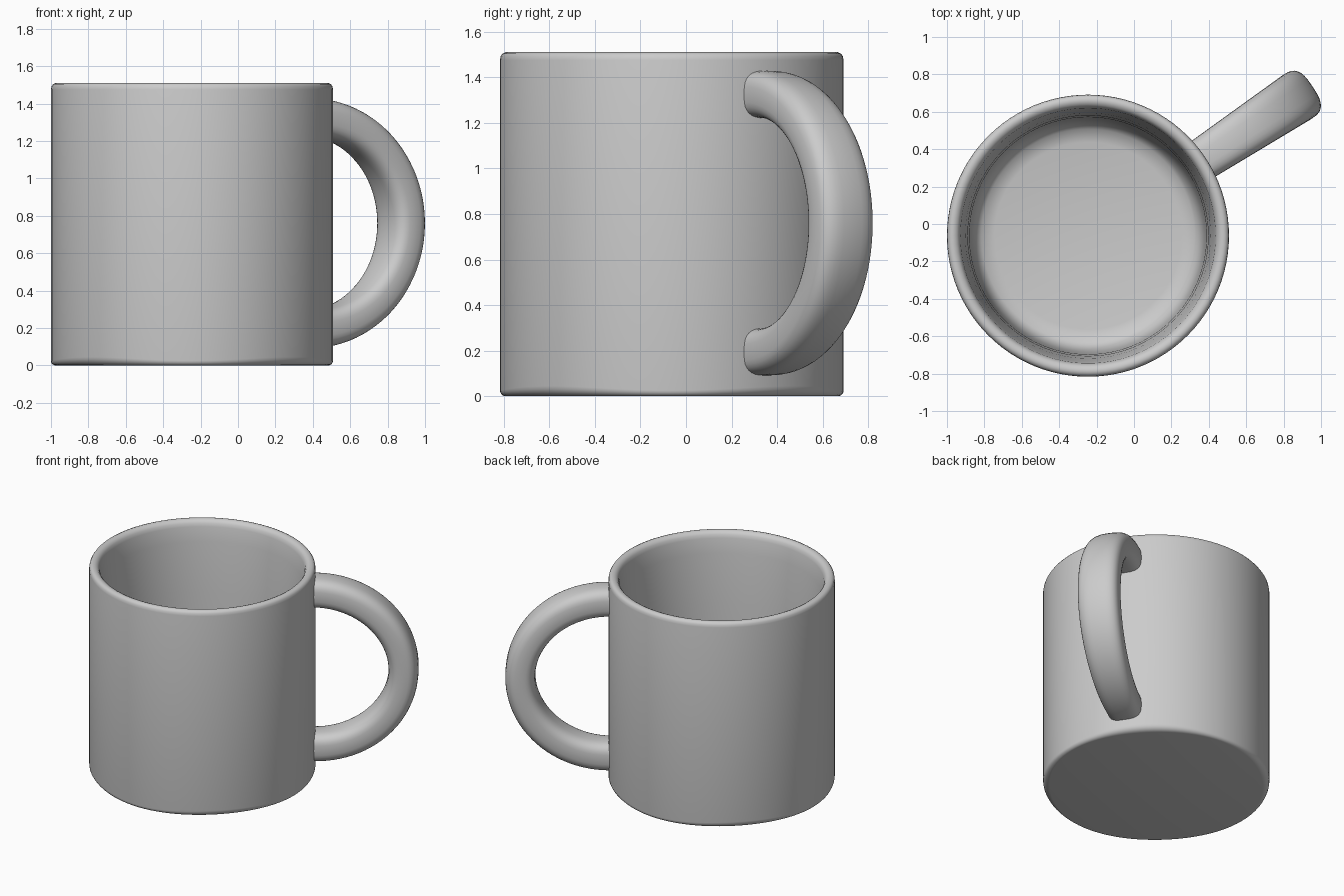
import bpy, bmesh, math

if "Cube" in bpy.data.objects:
    bpy.data.objects.remove(bpy.data.objects["Cube"])

ANGLE = math.radians(33.4)   # handle direction


def finish(name, bm, cx, cy):
    bmesh.ops.recalc_face_normals(bm, faces=bm.faces[:])
    me = bpy.data.meshes.new(name)
    bm.to_mesh(me)
    bm.free()
    ob = bpy.data.objects.new(name, me)
    bpy.context.collection.objects.link(ob)
    ob.location = (cx, cy, 0)
    bpy.context.view_layer.objects.active = ob
    ob.select_set(True)
    bpy.ops.object.shade_smooth_by_angle(angle=math.radians(40))
    ob.select_set(False)
    return ob


def skin(name, rings, cx, cy):
    """Join successive point rings into a closed, capped surface."""
    bm = bmesh.new()
    loops = [[bm.verts.new(p) for p in ring] for ring in rings]
    for a, b in zip(loops, loops[1:]):
        n = len(a)
        for i in range(n):
            bm.faces.new((a[i], a[(i + 1) % n], b[(i + 1) % n], b[i]))
    bm.faces.new(loops[0])
    bm.faces.new(loops[-1])
    return finish(name, bm, cx, cy)


# Cup body: lathed profile, outside bottom -> rim -> inside floor
R, N = 0.754, 96
profile = [(R, 1.475), (R - 0.003, 1.492), (R - 0.011, 1.504), (R - 0.025, 1.51),
           (0.715, 1.509), (0.70, 1.502), (0.689, 1.488), (0.682, 1.465),
           (0.67, 1.36), (0.656, 1.20), (0.643, 1.0), (0.634, 0.70),
           (0.628, 0.40), (0.62, 0.25), (0.602, 0.155), (0.57, 0.115), (0.50, 0.10)]
angles = [2 * math.pi * i / N for i in range(N)]
rings = []
# Bottom edge rounding, slightly larger on the diagonals
for k in range(6):
    q = math.pi / 2 * k / 5
    ring = []
    for t in angles:
        s = 0.025 + 0.02 * math.sin(2 * t) ** 2
        r = R - s * (1 - math.sin(q))
        ring.append((r * math.cos(t), r * math.sin(t), s * (1 - math.cos(q))))
    rings.append(ring)
rings += [[(r * math.cos(t), r * math.sin(t), z) for t in angles] for r, z in profile]
skin("cup_body", rings, -0.246, -0.0625)

# Handle: rounded-square section swept along a half ellipse
START, REACH, RISE, MID = 0.75, 0.594, 0.565, 0.76
STEPS, SIDES = 48, 32


def section(u, z, nu, nz, a, b):
    ring = []
    for i in range(SIDES):
        t = 2 * math.pi * i / SIDES
        c, s = math.cos(t), math.sin(t)
        p = a * math.copysign(abs(c) ** (2 / 3), c)
        v = b * math.copysign(abs(s) ** (2 / 3), s)
        ring.append((u + p * nu, v, z + p * nz))
    return ring


rings = [section(0.69, MID + RISE, 0, 1, 0.104, 0.115)]
for k in range(STEPS + 1):
    t = math.pi / 2 - math.pi * k / STEPS
    nu, nz = math.cos(t) / REACH, math.sin(t) / RISE
    length = math.hypot(nu, nz)
    w = math.cos(t)
    rings.append(section(START + REACH * math.cos(t), MID + RISE * math.sin(t),
                         nu / length, nz / length, 0.104 - 0.004 * w, 0.115 + 0.025 * w))
rings.append(section(0.69, MID - RISE, 0, -1, 0.104, 0.115))
handle = skin("handle", rings, -0.25, -0.061)
handle.rotation_euler.z = ANGLE
